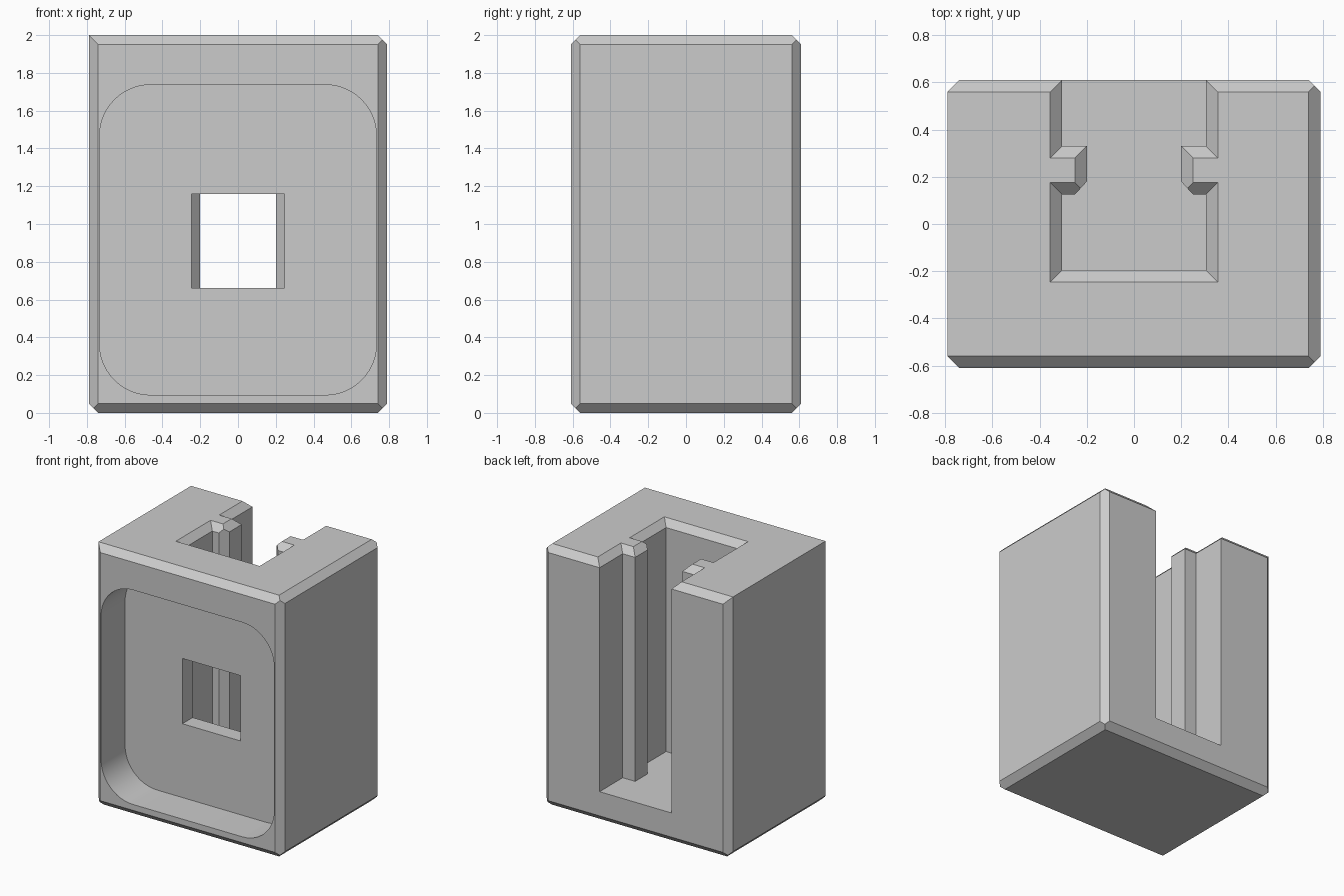
import bpy
import bmesh
import math
from mathutils import Vector

cube = bpy.data.objects.get("Cube")
if cube:
    bpy.data.objects.remove(cube, do_unlink=True)

HALF = Vector((0.79, 0.61, 1.0))
CENTER = Vector((0, 0, 1))
CHAMFER = 0.05
FLOOR = 0.235

grey = bpy.data.materials.new("light_grey")
grey.use_nodes = True
colour = (0.6, 0.6, 0.6, 1)
grey.diffuse_color = colour
grey.node_tree.nodes["Principled BSDF"].inputs["Base Color"].default_value = colour


def add_object(name, bm):
    bmesh.ops.recalc_face_normals(bm, faces=bm.faces[:])
    mesh = bpy.data.meshes.new(name)
    bm.to_mesh(mesh)
    bm.free()
    mesh.materials.append(grey)
    obj = bpy.data.objects.new(name, mesh)
    bpy.context.collection.objects.link(obj)
    return obj


def loft(name, *rings):
    """Closed solid through rings of equal length."""
    bm = bmesh.new()
    loops = [[bm.verts.new(p) for p in ring] for ring in rings]
    for a, b in zip(loops, loops[1:]):
        for i in range(len(a)):
            j = (i + 1) % len(a)
            bm.faces.new((a[i], a[j], b[j], b[i]))
    bm.faces.new(loops[0][::-1])
    bm.faces.new(loops[-1])
    return add_object(name, bm)


def rounded_rect(y, x, z0, z1, r, steps):
    """Outline in the x-z plane; no steps gives square corners."""
    pts = []
    corners = ((x - r, z1 - r), (r - x, z1 - r), (r - x, z0 + r), (x - r, z0 + r))
    for k, (cx, cz) in enumerate(corners):
        for s in range(steps + 1):
            a = math.pi / 2 * (k + s / max(steps, 1))
            pts.append((cx + r * math.cos(a), y, cz + r * math.sin(a)))
    return pts


def cut(body, cutter):
    cutter.hide_render = True
    mod = body.modifiers.new("cut", 'BOOLEAN')
    mod.operation = 'DIFFERENCE'
    mod.solver = 'EXACT'
    mod.object = cutter
    bpy.context.view_layer.objects.active = body
    bpy.ops.object.modifier_apply(modifier=mod.name)
    bpy.data.objects.remove(cutter, do_unlink=True)


# Block with chamfered edges; the upper -x edge stays sharp
bm = bmesh.new()
bmesh.ops.create_cube(bm, size=2)
for v in bm.verts:
    v.co = CENTER + v.co * HALF
for i, j in ((0, 1), (0, 2), (1, 2)):
    for si in (-1, 1):
        for sj in (-1, 1):
            if (i, j, si, sj) == (0, 2, -1, 1):
                continue
            normal = Vector()
            normal[i], normal[j] = si, sj
            point = CENTER + normal * HALF
            point[i] -= si * CHAMFER
            res = bmesh.ops.bisect_plane(
                bm, geom=bm.verts[:] + bm.edges[:] + bm.faces[:], dist=1e-5,
                plane_co=point, plane_no=normal, clear_outer=True)
            rim = [e for e in res["geom_cut"] if isinstance(e, bmesh.types.BMEdge)]
            bmesh.ops.contextual_create(bm, geom=rim)
body = add_object("housing_block", bm)

# Slot open to the back and top, narrowed by two guide ridges, flared at the top
half = [(0.305, 0.8, 0), (0.305, 0.33, -1), (0.2, 0.33, -1),
        (0.2, 0.125, 1), (0.305, 0.125, 1), (0.305, -0.195, -1)]


def slot_ring(z, flare):
    side = [(x + flare, y + s * flare, z) for x, y, s in half]
    return side + [(-x, y, z) for x, y, z in reversed(side)]


cut(body, loft("slot_cutter", slot_ring(FLOOR, 0), slot_ring(2 - CHAMFER, 0),
               slot_ring(2.02, CHAMFER + 0.02)))

# Trimmed front corners of the ridges
for side in (-1, 1):
    tri = [(0.27, 0.103), (0.18, 0.202), (0.18, 0.103)]
    cut(body, loft("ridge_trim", *[[(side * x, y, z) for x, y in tri]
                                   for z in (FLOOR, 2.1)]))

# Rounded front recess and the window behind it
cut(body, loft("recess_cutter", rounded_rect(-0.8, 0.733, 0.095, 1.737, 0.27, 12),
               rounded_rect(-0.32, 0.733, 0.095, 1.737, 0.27, 12)))
cut(body, loft("window_cutter", rounded_rect(-0.5, 0.247, 0.66, 1.16, 0, 0),
               rounded_rect(-0.1, 0.247, 0.66, 1.16, 0, 0)))

# Smooth the recess corners, keep all other edges sharp
for o in bpy.context.selected_objects:
    o.select_set(False)
body.select_set(True)
bpy.context.view_layer.objects.active = body
bpy.ops.object.shade_smooth_by_angle(angle=math.radians(25))
